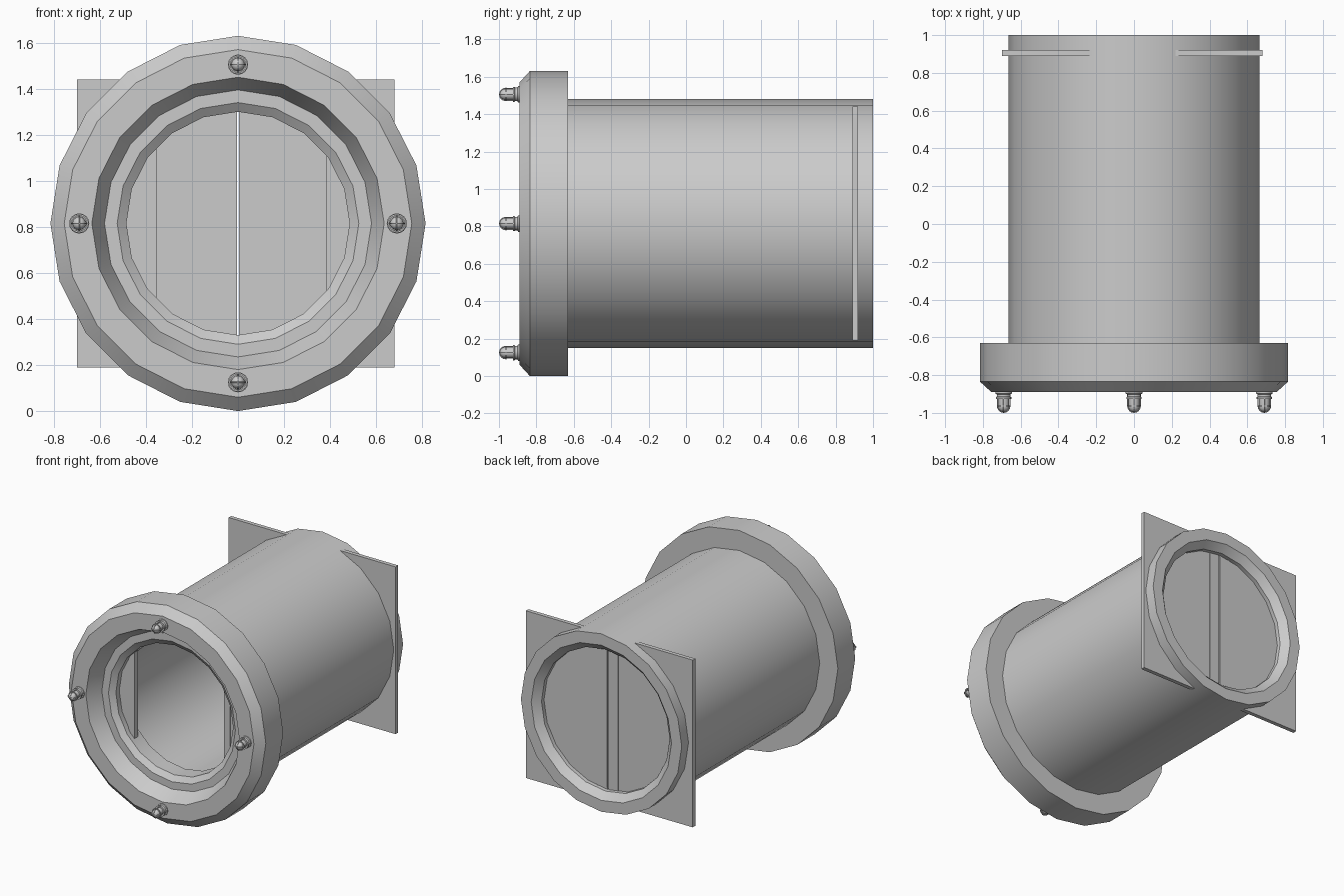
import bpy, bmesh, math
from mathutils import Vector

if "Cube" in bpy.data.objects:
    bpy.data.objects.remove(bpy.data.objects["Cube"])

CZ = 0.815  # height of the tube axis


def finish(bm, name, smooth=True):
    bmesh.ops.recalc_face_normals(bm, faces=bm.faces)
    me = bpy.data.meshes.new(name)
    bm.to_mesh(me)
    bm.free()
    ob = bpy.data.objects.new(name, me)
    bpy.context.collection.objects.link(ob)
    if smooth:
        bpy.ops.object.select_all(action='DESELECT')
        ob.select_set(True)
        bpy.context.view_layer.objects.active = ob
        bpy.ops.object.shade_smooth_by_angle(angle=math.radians(30))
    return ob


def lathe(name, profile, sides, cx=0.0, cz=CZ, closed=True):
    """Revolve (radius, y) points about an axis parallel to y."""
    bm = bmesh.new()
    rings = []
    for i in range(sides):
        a = 2 * math.pi * i / sides
        rings.append([bm.verts.new((cx + r * math.sin(a), y, cz + r * math.cos(a)))
                      for r, y in profile])
    n = len(profile)
    for i in range(sides):
        a, b = rings[i], rings[(i + 1) % sides]
        for j in range(n if closed else n - 1):
            k = (j + 1) % n
            bm.faces.new((a[j], a[k], b[k], b[j]))
    bmesh.ops.remove_doubles(bm, verts=bm.verts, dist=1e-5)
    return finish(bm, name)


def box(name, x, y, z):
    bm = bmesh.new()
    bmesh.ops.create_cube(bm, size=1)
    for v in bm.verts:
        v.co = Vector([(p[0] + p[1]) / 2 + c * (p[1] - p[0]) for c, p in zip(v.co, (x, y, z))])
    return finish(bm, name, False)


def wire(name, points, radius):
    cu = bpy.data.curves.new(name, 'CURVE')
    cu.dimensions = '3D'
    cu.bevel_depth = radius
    cu.bevel_resolution = 1
    sp = cu.splines.new('POLY')
    sp.points.add(len(points) - 1)
    for p, co in zip(sp.points, points):
        p.co = (*co, 1)
    ob = bpy.data.objects.new(name, cu)
    bpy.context.collection.objects.link(ob)


# front flange with stepped, bevelled opening
lathe("front_flange", [(.815, -.835), (.815, -.63), (.485, -.63), (.485, -.75),
                       (.525, -.78), (.58, -.78), (.635, -.89), (.755, -.89)], 20)

# tube with bevelled rear rim
lathe("tube", [(.665, -.64), (.665, 1), (.58, 1), (.53, .95), (.53, -.64)], 20)

# rear sliding doors, closed, with stiles where they meet
for side, sgn, outer in (("left", -1, -.70), ("right", 1, .68)):
    box("rear_door_" + side, sorted((sgn * .004, outer)), (.89, .92), (.19, 1.44))
    box("rear_door_stile_" + side, sorted((sgn * .004, sgn * .087)), (.887, .926), (.30, 1.33))

# front sliding doors, retracted into the flange
for side, sgn, edge in (("left", -1, .355), ("right", 1, .385)):
    box("front_door_" + side, sorted((sgn * (edge + .05), sgn * .66)), (-.71, -.68), (CZ - .42, CZ + .42))
    box("front_door_stile_" + side, sorted((sgn * edge, sgn * (edge + .05))), (-.715, -.675),
        (CZ - .42, CZ + .42))

# four caged lamps on the flange face
for i in range(4):
    a = i * math.pi / 2
    cx, cz = .69 * math.sin(a), CZ + .69 * math.cos(a)
    lathe(f"lamp_base_{i}", [(0, -.88), (.044, -.88), (.044, -.898), (.036, -.902),
                             (.036, -.914), (.041, -.917), (.041, -.926), (0, -.926)],
          16, cx, cz, False)
    dome = [(.029 * math.cos(t * math.pi / 10), -.967 - .029 * math.sin(t * math.pi / 10))
            for t in range(6)]
    lathe(f"lamp_glass_{i}", [(.029, -.92)] + dome, 16, cx, cz, False)
    # cage arches and hoop
    for k in range(2):
        d = (1, 0) if k == 0 else (0, 1)
        arc = [(.033, -.92)] + [(.033 * math.cos(t * math.pi / 8), -.964 - .033 * math.sin(t * math.pi / 8))
                                for t in range(9)] + [(-.033, -.92)]
        wire(f"lamp_cage_arch_{i}_{k}", [(cx + d[0] * r, y, cz + d[1] * r) for r, y in arc], .003)
    lathe(f"lamp_cage_hoop_{i}", [(.036, -.960), (.036, -.966), (.030, -.966), (.030, -.960)],
          16, cx, cz)
